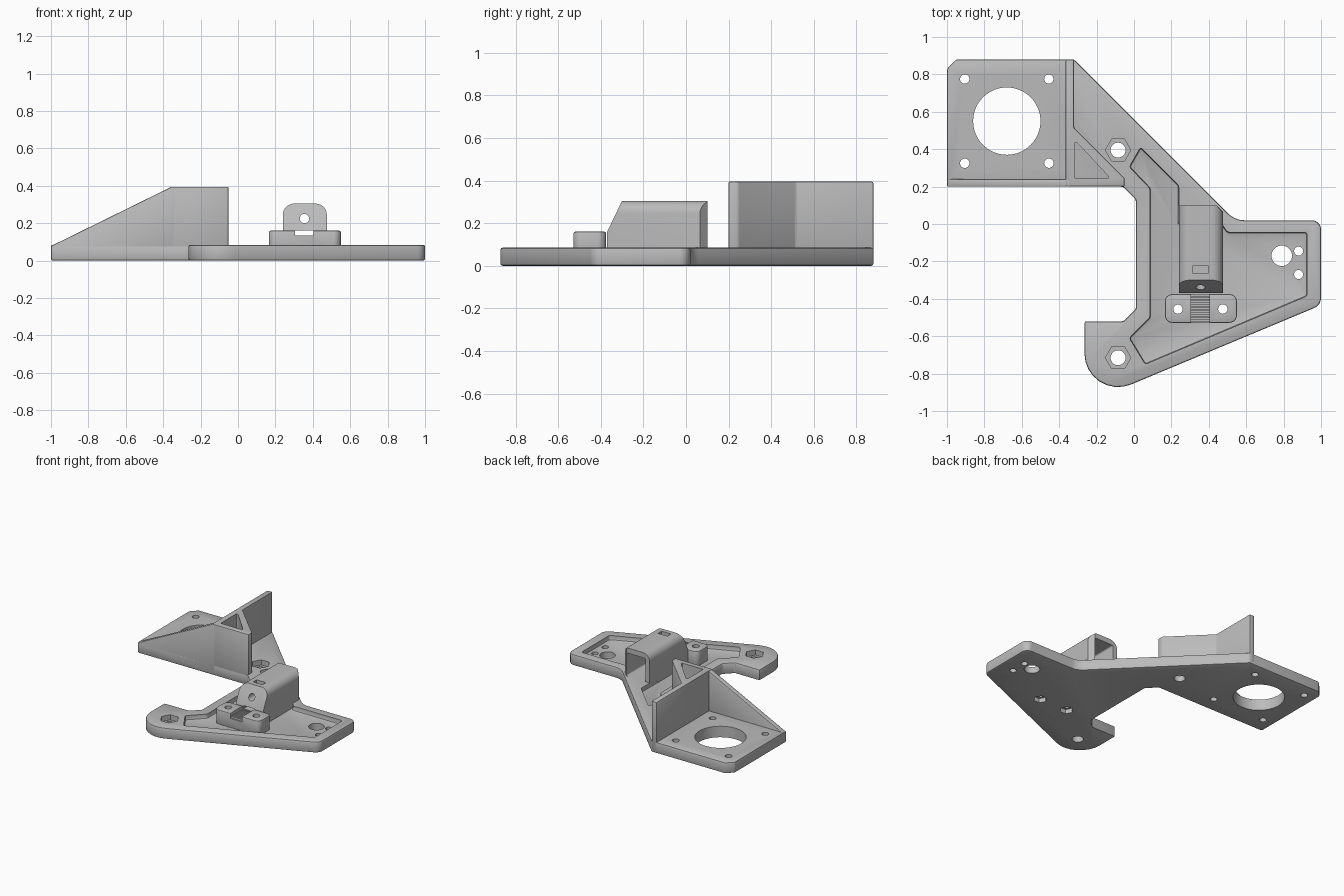
import bpy, bmesh, math
from mathutils import Vector

cube = bpy.data.objects.get("Cube")
if cube:
    bpy.data.objects.remove(cube, do_unlink=True)

GREY = (0.50, 0.50, 0.50, 1)
mat = bpy.data.materials.new("plain_grey")
mat.use_nodes = True
mat.diffuse_color = GREY
mat.node_tree.nodes["Principled BSDF"].inputs["Base Color"].default_value = GREY


def rounded(points, steps=8):
    """Fillet each (x, y, radius) corner; two-value corners stay sharp."""
    out, n = [], len(points)
    for i, p in enumerate(points):
        c = Vector(p[:2])
        if len(p) < 3:
            out.append(c)
            continue
        a = (Vector(points[i - 1][:2]) - c).normalized()
        b = (Vector(points[(i + 1) % n][:2]) - c).normalized()
        half = a.angle(b) / 2
        centre = c + (a + b).normalized() * p[2] / math.sin(half)
        t = p[2] / math.tan(half)
        u, v = c + a * t - centre, c + b * t - centre
        sweep = u.angle_signed(v)
        for k in range(steps + 1):
            ang = -sweep * k / steps
            out.append(centre + Vector((u.x * math.cos(ang) - u.y * math.sin(ang),
                                        u.x * math.sin(ang) + u.y * math.cos(ang))))
    return out


def apply(ob, mod):
    bpy.context.view_layer.objects.active = ob
    bpy.ops.object.modifier_apply(modifier=mod.name)


def prism(name, pts, lo, hi, axis="z", bevel=0.0):
    """Extrude a 2D outline along an axis, with optional softened edges."""
    place = {"z": lambda p: (p[0], p[1], lo),
             "y": lambda p: (p[0], lo, p[1]),
             "x": lambda p: (lo, p[0], p[1])}[axis]
    shift = Vector([(hi - lo) * (axis == a) for a in "xyz"])
    bm = bmesh.new()
    face = bm.faces.new([bm.verts.new(place(p)) for p in pts])
    ext = bmesh.ops.extrude_face_region(bm, geom=[face], use_keep_orig=True)
    bmesh.ops.translate(bm, vec=shift,
                        verts=[g for g in ext["geom"] if isinstance(g, bmesh.types.BMVert)])
    bmesh.ops.recalc_face_normals(bm, faces=bm.faces)
    me = bpy.data.meshes.new(name)
    bm.to_mesh(me)
    bm.free()
    me.materials.append(mat)
    ob = bpy.data.objects.new(name, me)
    bpy.context.collection.objects.link(ob)
    if bevel:
        m = ob.modifiers.new("soft_edges", "BEVEL")
        m.width, m.segments = bevel, 2
        m.limit_method, m.angle_limit = "ANGLE", math.radians(40)
        m.use_clamp_overlap = False
        apply(ob, m)
    return ob


def ring(x, y, r, n=32):
    return [(x + r * math.cos(2 * math.pi * k / n), y + r * math.sin(2 * math.pi * k / n))
            for k in range(n)]


def rect(x0, x1, y0, y1, r=None):
    pts = [(x0, y0), (x1, y0), (x1, y1), (x0, y1)]
    return rounded([p + (r,) for p in pts]) if r else pts


def cut(ob, pts, lo, hi, axis="z", bevel=0.0):
    tool = prism("cutter", pts, lo, hi, axis, bevel)
    tool.hide_render = True
    m = ob.modifiers.new("cut", "BOOLEAN")
    m.operation, m.solver, m.object = "DIFFERENCE", "EXACT", tool
    apply(ob, m)
    bpy.data.objects.remove(tool, do_unlink=True)


TOP, FLOOR, WALL = 0.085, 0.05, 0.395

# Base plate with hooked arm and motor flange
base = prism("base_plate", rounded([
    (-1, 0.2), (-0.06, 0.2), (0.01, 0.13), (0.01, -0.455), (-0.055, -0.52),
    (-0.265, -0.52), (-0.265, -0.962, 0.18), (1, -0.434, 0.06), (1, 0.02, 0.05),
    (0.54, 0.02, 0.12), (-0.32, 0.88), (-0.95, 0.88), (-1, 0.83)]), 0, TOP, bevel=0.01)

# Shallow pocket in the plate
cut(base, rounded([
    (-0.025, 0.305), (0.035, 0.41), (0.24, 0.205), (0.24, 0.0), (0.47, 0.0),
    (0.5, -0.045, 0.03), (0.925, -0.045), (0.925, -0.385, 0.02), (0.06, -0.75),
    (-0.025, -0.61), (0.085, -0.5, 0.03), (0.085, 0.19, 0.03)]), FLOOR, 0.2, bevel=0.012)

# Motor opening and its screw holes
MX, MY = -0.68, 0.55
cut(base, ring(MX, MY, 0.18, 64), -0.1, 0.2)
for sx in (-1, 1):
    for sy in (-1, 1):
        cut(base, ring(MX + sx * 0.225, MY + sy * 0.225, 0.025), -0.1, 0.2)

# Hex nut seats with through holes
for y in (0.395, -0.715):
    cut(base, ring(-0.085, y, 0.068, 6), 0.045, 0.2)
    cut(base, ring(-0.085, y, 0.04), -0.1, 0.2)

# Cable and screw holes at the wide end
for x, y, r in ((0.79, -0.17, 0.055), (0.88, -0.145, 0.024), (0.88, -0.27, 0.024)):
    cut(base, ring(x, y, r), -0.1, 0.2)

# Clamp bolts: nut seats below, holes through plate
BOLTS = (0.235, 0.475)
BOLT_Y = -0.455
for x in BOLTS:
    cut(base, ring(x, BOLT_Y, 0.048, 6), -0.1, 0.033)
    cut(base, ring(x, BOLT_Y, 0.025), -0.1, 0.2)

# Sloped front wall of the motor mount
prism("front_wall", [(-1, 0.01), (-0.34, 0.01), (-0.34, WALL), (-0.355, WALL), (-1, 0.078)],
      0.2, 0.24, "y", bevel=0.006)

# Divider wall with hollow triangular gusset
gusset = prism("divider_and_gusset", [
    (-0.365, 0.2), (-0.05, 0.2), (-0.05, 0.245), (-0.32, 0.515), (-0.32, 0.88), (-0.365, 0.88)],
    0.01, WALL, bevel=0.008)
cut(gusset, rounded([(-0.318, 0.243, 0.008), (-0.125, 0.243, 0.008), (-0.305, 0.436, 0.012),
                     (-0.318, 0.436, 0.006)], 4), TOP, 0.6)

# Sensor housing: arched tunnel, open at the back
X0, X1, MID = 0.24, 0.475, 0.355
housing = prism("sensor_housing", rounded([
    (X0, 0.04), (X1, 0.04), (X1, 0.305, 0.06), (X0, 0.305, 0.06)]), -0.37, 0.1, "y")
cut(housing, [(-0.5, 0.16), (-0.37, 0.16), (-0.276, 0.355), (-0.5, 0.355)], 0, 1, "x")
cut(housing, [(0.42, 0.12), (0.6, -0.06), (0.6, 0.12)], 0, 0.5)
cut(housing, rect(X0 + 0.035, X1 - 0.035, TOP, 0.265, 0.012), -0.27, 0.2, "y")
cut(housing, ring(MID, 0.225, 0.025), -0.5, -0.2, "y")
cut(housing, rect(0.305, 0.405, 0.135, 0.16), -0.5, -0.2, "y")
cut(housing, rect(0.315, 0.395, -0.265, -0.222), 0.2, 0.5)

# Clamp block with bolt holes and ribbed belt groove
clamp = prism("clamp_block", rect(0.165, 0.55, -0.528, -0.375, 0.04), 0.04, 0.16, bevel=0.008)
for x in BOLTS:
    cut(clamp, ring(x, BOLT_Y, 0.025), 0, 0.3)
cut(clamp, rect(0.305, 0.405, -0.6, -0.3), 0.12, 0.3)
for k in range(8):
    y = -0.515 + k * 0.018
    prism("groove_rib", rect(0.3, 0.41, y - 0.005, y + 0.005), 0.11, 0.135)

# Smooth round surfaces, keep hard edges
bpy.ops.object.select_all(action="DESELECT")
for ob in bpy.context.collection.objects:
    if ob.type == "MESH":
        ob.select_set(True)
bpy.context.view_layer.objects.active = base
bpy.ops.object.shade_smooth_by_angle(angle=math.radians(30))
